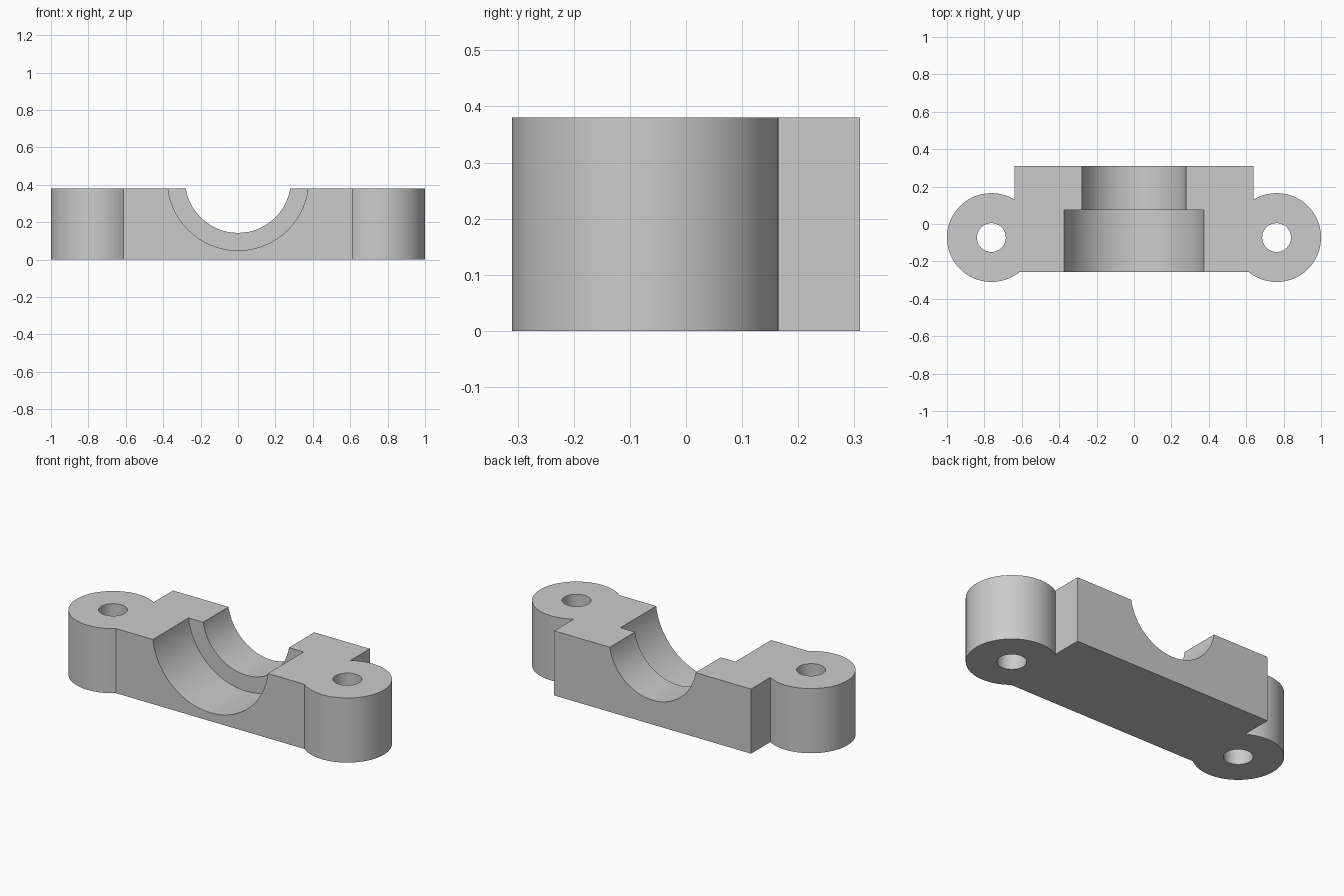
import bpy, bmesh, math
from mathutils import Matrix

cube = bpy.data.objects.get("Cube")
if cube:
    bpy.data.objects.remove(cube)

HEIGHT = 0.38
FRONT, BACK, HALF = -0.257, 0.31, 0.64      # central block
EAR_X, EAR_Y, EAR_R = 0.7625, -0.0725, 0.2375
HOLE_R = 0.077
AXIS_Z = 0.426                              # axis of the bearing seat

grey = bpy.data.materials.new("grey metal")
grey.use_nodes = True
colour = (0.6, 0.6, 0.6, 1)
grey.diffuse_color = colour
grey.node_tree.nodes["Principled BSDF"].inputs["Base Color"].default_value = colour


def finish(name, bm):
    """Turn a bmesh into a scene object."""
    bmesh.ops.recalc_face_normals(bm, faces=bm.faces)
    mesh = bpy.data.meshes.new(name)
    bm.to_mesh(mesh)
    bm.free()
    mesh.materials.append(grey)
    obj = bpy.data.objects.new(name, mesh)
    bpy.context.collection.objects.link(obj)
    return obj


def cylinder(name, radius, length, matrix):
    bm = bmesh.new()
    bmesh.ops.create_cone(bm, cap_ends=True, segments=64, radius1=radius,
                          radius2=radius, depth=length, matrix=matrix)
    return finish(name, bm)


# Plan outline: round bolt ears running into the central block
start = math.pi + math.asin((EAR_Y - FRONT) / EAR_R)
end = 2 * math.pi + math.acos((HALF - EAR_X) / EAR_R)
STEPS = 48
right = []
for i in range(STEPS + 1):
    a = start + (end - start) * i / STEPS
    right.append((EAR_X + EAR_R * math.cos(a), EAR_Y + EAR_R * math.sin(a)))
right.append((HALF, BACK))
outline = right + [(-x, y) for x, y in reversed(right)]

bm = bmesh.new()
base = bm.faces.new([bm.verts.new((x, y, 0)) for x, y in outline])
top = bmesh.ops.extrude_face_region(bm, geom=[base])["geom"]
bmesh.ops.translate(bm, vec=(0, 0, HEIGHT),
                    verts=[v for v in top if isinstance(v, bmesh.types.BMVert)])
cap = finish("bearing_cap", bm)

# Cutters: bolt holes, through bore and the wider front seat
lying = Matrix.Rotation(math.pi / 2, 4, 'X')
cutters = [cylinder("bolt_hole", HOLE_R, 1, Matrix.Translation((s * EAR_X, EAR_Y, HEIGHT / 2)))
           for s in (-1, 1)]
cutters.append(cylinder("bore", 0.283, 2, Matrix.Translation((0, 0, AXIS_Z)) @ lying))
SEAT_END, SEAT_LENGTH = 0.075, 1
cutters.append(cylinder("seat", 0.377, SEAT_LENGTH,
                        Matrix.Translation((0, SEAT_END - SEAT_LENGTH / 2, AXIS_Z)) @ lying))

bpy.ops.object.select_all(action='DESELECT')
bpy.context.view_layer.objects.active = cap
cap.select_set(True)
for cutter in cutters:
    mod = cap.modifiers.new(cutter.name, 'BOOLEAN')
    mod.operation = 'DIFFERENCE'
    mod.solver = 'EXACT'
    mod.object = cutter
    bpy.ops.object.modifier_apply(modifier=mod.name)
    bpy.data.objects.remove(cutter)

bpy.ops.object.shade_smooth_by_angle(angle=math.radians(30))
